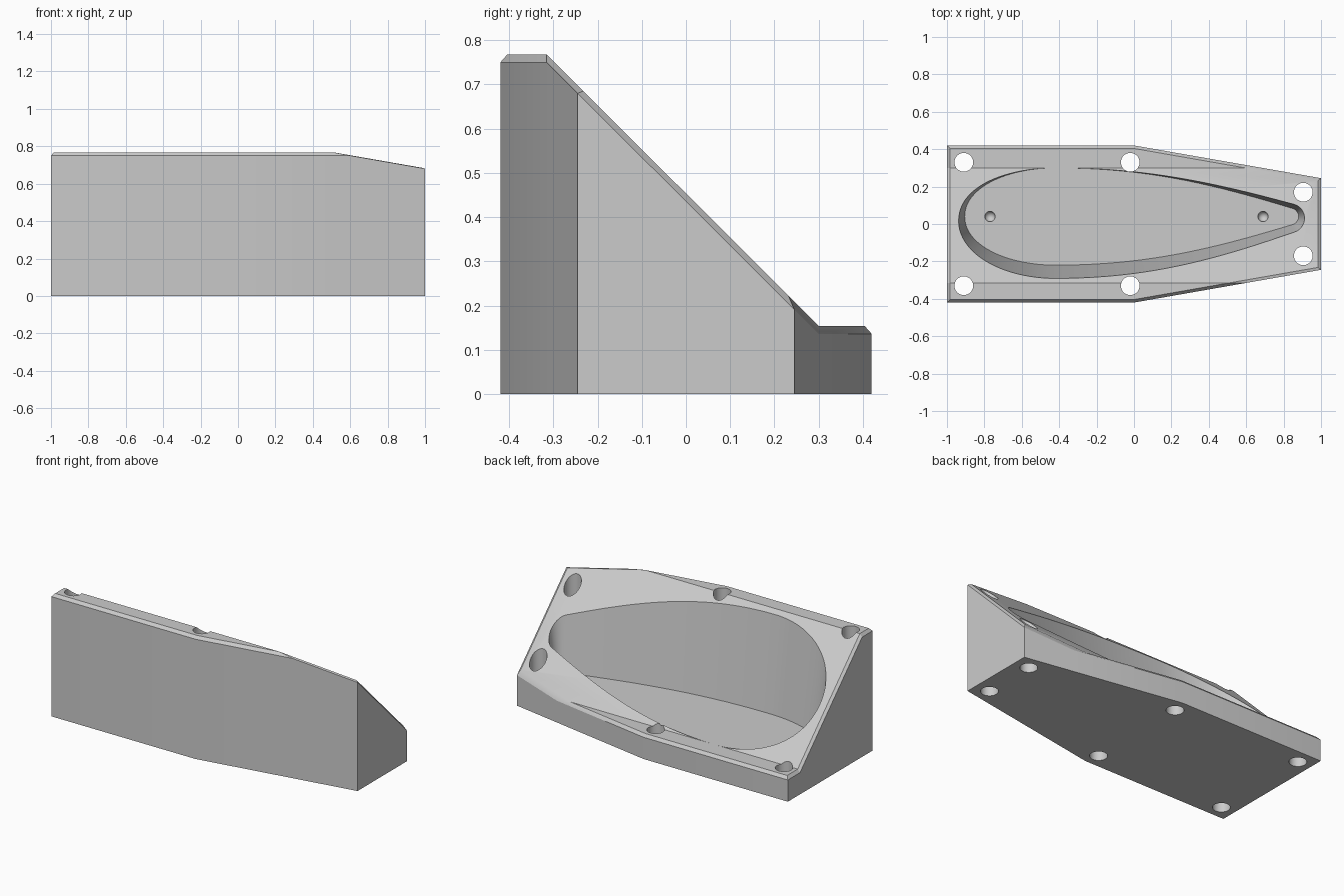
import bpy, bmesh, math
from mathutils import Vector

if "Cube" in bpy.data.objects:
    bpy.data.objects.remove(bpy.data.objects["Cube"])

SLOPE_FRONT, SLOPE_BACK = -0.315, 0.30   # where the sloping top starts and ends
HIGH, LOW = 0.768, 0.154
DRAFT = 0.12                             # outward lean of the cavity walls

grey = bpy.data.materials.new("light_grey")
grey.diffuse_color = (0.6, 0.6, 0.6, 1)
grey.use_nodes = True
grey.node_tree.nodes["Principled BSDF"].inputs["Base Color"].default_value = grey.diffuse_color


def top_z(y):
    t = (y - SLOPE_FRONT) / (SLOPE_BACK - SLOPE_FRONT)
    return HIGH + (LOW - HIGH) * min(1, max(0, t))


def make_object(name, bm):
    bmesh.ops.recalc_face_normals(bm, faces=bm.faces)
    mesh = bpy.data.meshes.new(name)
    bm.to_mesh(mesh)
    bm.free()
    mesh.materials.append(grey)
    ob = bpy.data.objects.new(name, mesh)
    bpy.context.collection.objects.link(ob)
    return ob


def cut(target, cutter):
    mod = target.modifiers.new(cutter.name, 'BOOLEAN')
    mod.operation, mod.solver, mod.object = 'DIFFERENCE', 'EXACT', cutter
    bpy.context.view_layer.objects.active = target
    bpy.ops.object.modifier_apply(modifier=mod.name)
    bpy.data.objects.remove(cutter)


# Block: plan outline with a chamfer ring, raised to the sloping top
def build_block():
    bm = bmesh.new()
    outer = [(-1, -.42), (0, -.42), (1, -.245), (1, .245), (0, .42), (-1, .42)]
    inner = [(-.984, -.404), (-.001, -.404), (.984, -.232),
             (.984, .232), (-.001, .404), (-.984, .404)]
    a = [bm.verts.new((x, y, 0)) for x, y in outer]
    b = [bm.verts.new((x, y, 0)) for x, y in inner]
    bm.faces.new(b)
    for i in range(6):
        j = (i + 1) % 6
        bm.faces.new((a[i], a[j], b[j], b[i]))
    for y in (SLOPE_FRONT, SLOPE_BACK):
        bmesh.ops.bisect_plane(bm, geom=bm.verts[:] + bm.edges[:] + bm.faces[:],
                               plane_co=(0, y, 0), plane_no=(0, 1, 0))
    for v in bm.verts:
        v.co.z = top_z(v.co.y) - (0.018 if v.is_boundary else 0)
    rim = [e for e in bm.edges if e.is_boundary]
    new = bmesh.ops.extrude_edge_only(bm, edges=rim)["geom"]
    for v in new:
        if isinstance(v, bmesh.types.BMVert):
            v.co.z = 0
    bmesh.ops.contextual_create(
        bm, geom=[e for e in new if isinstance(e, bmesh.types.BMEdge) and e.is_boundary])
    return make_object("mould_block", bm)


# Egg-shaped floor outline: round end, tapering flank, small tip
def egg_outline():
    half = []
    for i in range(24):
        t = math.pi * (1 - i / 48)
        half.append((-.42 + .485 * math.cos(t), .26 * math.sin(t) ** .96))
    for i in range(20):
        t = i / 20
        k = ((1-t)**3, 3*t*(1-t)**2, 3*t*t*(1-t), t**3)
        half.append((sum(c * p for c, p in zip(k, (-.42, .05, .4, .847))),
                     sum(c * p for c, p in zip(k, (.26, .26, .18, .043)))))
    for i in range(9):
        t = math.radians(73) * (1 - i / 8)
        half.append((.835 + .045 * math.cos(t), .045 * math.sin(t)))
    half[0] = (-.905, 0)
    return half + [(x, -y) for x, y in half[-2:0:-1]]


def build_cavity():
    pts = [Vector((x, y + .04)) for x, y in egg_outline()]
    height = 0.8
    bm = bmesh.new()
    low, high = [], []
    for i, p in enumerate(pts):
        d = (pts((i + 1) % len(pts)) if callable(pts) else pts[(i + 1) % len(pts)]) - pts[i - 1]
        n = Vector((-d.y, d.x)).normalized()     # outline runs clockwise
        q = p + n * DRAFT * height
        low.append(bm.verts.new((p.x, p.y, LOW - .001)))
        high.append(bm.verts.new((q.x, q.y, LOW + height)))
    bm.faces.new(low)
    bm.faces.new(high)
    for i in range(len(pts)):
        j = (i + 1) % len(pts)
        bm.faces.new((low[i], low[j], high[j], high[i]))
    return make_object("cavity_cutter", bm)


block = build_block()
cut(block, build_cavity())

# Bolt holes right through the block
for x, y in ((-.91, .33), (-.02, .33), (.905, .17)):
    for side in (1, -1):
        bm = bmesh.new()
        bmesh.ops.create_cone(bm, cap_ends=True, segments=40, radius1=.05,
                              radius2=.05, depth=2)
        bmesh.ops.translate(bm, vec=(x, y * side, .4), verts=bm.verts)
        cut(block, make_object("hole_cutter", bm))

# Round locating dimples in the cavity floor
for x in (-.77, .69):
    bm = bmesh.new()
    bmesh.ops.create_uvsphere(bm, u_segments=24, v_segments=13, radius=.028)
    bmesh.ops.translate(bm, vec=(x, .04, LOW), verts=bm.verts)
    cut(block, make_object("dimple_cutter", bm))

block.select_set(True)
bpy.context.view_layer.objects.active = block
bpy.ops.object.shade_smooth_by_angle(angle=math.radians(25))
